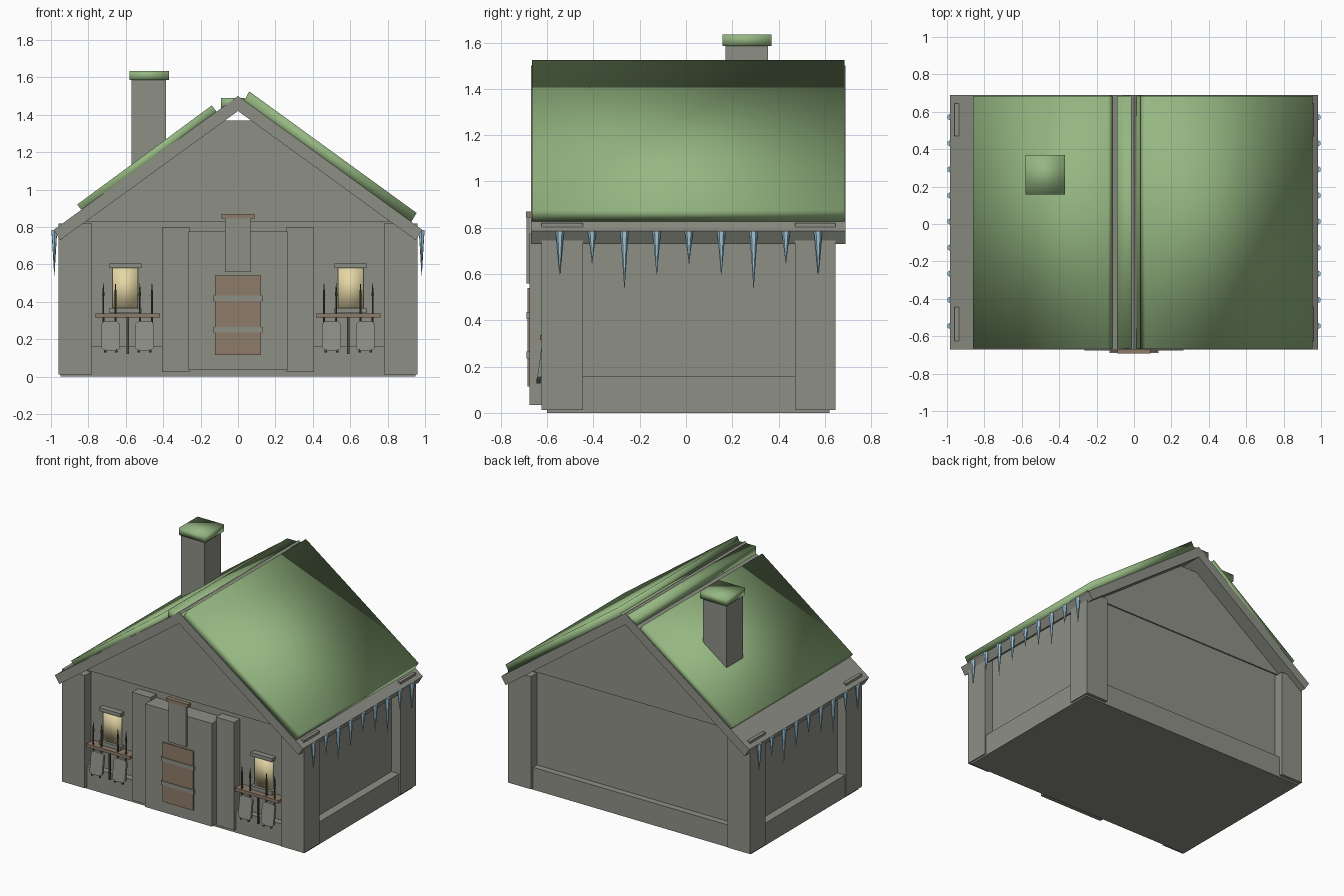
import bpy, bmesh, math
from mathutils import Matrix

old = bpy.data.objects.get("Cube")
if old:
    bpy.data.objects.remove(old, do_unlink=True)


def material(name, rgb):
    m = bpy.data.materials.new(name)
    m.use_nodes = True
    m.diffuse_color = (*rgb, 1)
    m.node_tree.nodes["Principled BSDF"].inputs["Base Color"].default_value = (*rgb, 1)
    return m


STONE = material("stone grey", (0.27, 0.28, 0.24))
MOSS = material("moss green", (0.30, 0.47, 0.22))
WOOD = material("wood brown", (0.27, 0.20, 0.14))
GLOW = material("window cream", (0.78, 0.68, 0.38))
ICE = material("ice blue", (0.35, 0.58, 0.72))
IRON = material("dark iron", (0.07, 0.07, 0.065))


def finish(name, bm, mat, smooth=False):
    bmesh.ops.recalc_face_normals(bm, faces=bm.faces)
    for f in bm.faces:
        f.smooth = smooth
    me = bpy.data.meshes.new(name)
    bm.to_mesh(me)
    bm.free()
    me.materials.append(mat)
    ob = bpy.data.objects.new(name, me)
    bpy.context.collection.objects.link(ob)
    return ob


def box(name, x, y, z, mat=STONE, smooth=False):
    """Box from its x, y and z ranges."""
    bm = bmesh.new()
    bmesh.ops.create_cube(bm, size=1)
    for v in bm.verts:
        v.co = [lo + (c + 0.5) * (hi - lo) for c, (lo, hi) in zip(v.co, (x, y, z))]
    return finish(name, bm, mat, smooth)


def prism(name, outline, y, mat=STONE, smooth=False):
    """Front outline (x, z) extruded along y."""
    bm = bmesh.new()
    face = bm.faces.new([bm.verts.new((px, y[0], pz)) for px, pz in outline])
    new = bmesh.ops.extrude_face_region(bm, geom=[face])["geom"]
    bmesh.ops.translate(bm, vec=(0, y[1] - y[0], 0),
                        verts=[g for g in new if isinstance(g, bmesh.types.BMVert)])
    return finish(name, bm, mat, smooth)


def cone(name, x, y, z, r, sides, mat):
    """Upright cone between two heights with bottom and top radii."""
    bm = bmesh.new()
    bmesh.ops.create_cone(bm, cap_ends=True, segments=sides, radius1=r[0], radius2=r[1],
                          depth=z[1] - z[0],
                          matrix=Matrix.Translation((x, y, (z[0] + z[1]) / 2)))
    return finish(name, bm, mat)


def span(s, a, b):
    return tuple(sorted((s * a, s * b)))


# Walls, base course and gable
box("base_course", (-0.95, 0.95), (-0.60, 0.62), (0, 0.16))
box("walls", (-0.89, 0.89), (-0.555, 0.575), (0.1, 0.83))
prism("gable", [(-0.82, 0.83), (0.82, 0.83), (0.07, 1.37), (-0.07, 1.37)], (-0.565, 0.585))
for s, side in ((1, "left"), (-1, "right")):
    for y, end in (((-0.625, -0.445), "front"), ((0.47, 0.645), "back")):
        box(f"{end}_{side}_corner_pillar", span(s, 0.78, 0.96), y, (0.012, 0.82))

# Roof
prism("roof", [(0, 1.5), (0.985, 0.785), (0.95, 0.73), (0, 1.42), (-0.95, 0.73), (-0.985, 0.785)],
      (-0.67, 0.69))
MOSS_Y = (-0.665, 0.685)
prism("left_moss", [(0.03, 1.47), (0.06, 1.525), (0.955, 0.875), (0.925, 0.825)], MOSS_Y, MOSS, True)
prism("right_moss", [(-0.11, 1.41), (-0.14, 1.45), (-0.86, 0.92), (-0.82, 0.87)], MOSS_Y, MOSS, True)
box("ridge_moss", (-0.09, 0.035), MOSS_Y, (1.43, 1.49), MOSS, True)

# Chimney
box("chimney", (-0.57, -0.385), (0.17, 0.355), (1.0, 1.59))
box("chimney_moss_cap", (-0.58, -0.37), (0.157, 0.37), (1.585, 1.635), MOSS, True)

# Icicles along both eaves
lengths = [0.19, 0.14, 0.245, 0.19, 0.14, 0.19, 0.245, 0.14, 0.19]
for s, side in ((1, "left"), (-1, "right")):
    for i, length in enumerate(lengths):
        cone(f"{side}_icicle_{i + 1}", s * 0.982, -0.545 + i * 0.1395, (0.785 - length, 0.785),
             (0.001, 0.018), 6, ICE)

# Entrance
box("entrance_panel", (-0.265, 0.265), (-0.675, -0.5), (0.035, 0.775))
for s, side in ((1, "left"), (-1, "right")):
    box(f"{side}_entrance_pillar", span(s, 0.26, 0.405), (-0.622, -0.5), (0.025, 0.8))
box("door", (-0.122, 0.122), (-0.684, -0.67), (0.115, 0.54), WOOD)
for z, level in ((0.235, "lower"), (0.405, "upper")):
    box(f"{level}_door_strap", (-0.13, 0.13), (-0.689, -0.67), (z, z + 0.03))
box("hanging_banner", (-0.07, 0.07), (-0.69, -0.672), (0.56, 0.85))
box("banner_rail", (-0.088, 0.088), (-0.692, -0.66), (0.845, 0.87), WOOD)

# Windows with weapon racks
for s, side in ((1, "left"), (-1, "right")):
    cx = s * 0.602
    box(f"{side}_window", (cx - 0.068, cx + 0.068), (-0.575, -0.54), (0.365, 0.585), GLOW, True)
    box(f"{side}_window_lintel", (cx - 0.085, cx + 0.085), (-0.595, -0.54), (0.58, 0.605))
    box(f"{side}_window_sill", (cx - 0.085, cx + 0.085), (-0.595, -0.54), (0.34, 0.367))
    cx = s * 0.59
    box(f"{side}_rack_shelf", (cx - 0.172, cx + 0.172), (-0.63, -0.55), (0.315, 0.337), WOOD)
    box(f"{side}_rack_post", (cx - 0.006, cx + 0.006), (-0.62, -0.605), (0.12, 0.32), IRON)
    for t in (-1, 1):
        # Shield with clipped corners, leaning out at the bottom
        mid = cx + t * 0.09
        half = [(0.035, 0.14), (0.05, 0.155), (0.05, 0.28), (0.035, 0.295)]
        outline = [(mid + x, z) for x, z in half] + [(mid - x, z) for x, z in reversed(half)]
        shield = prism(f"{side}_rack_shield", outline, (-0.622, -0.605))
        for v in shield.data.vertices:
            v.co.y -= (0.3 - v.co.z) * 0.14
        for foot in (-0.03, 0.03):
            cone(f"{side}_shield_stud", mid + foot, -0.637, (0.128, 0.148), (0.008, 0.008), 6, IRON)
        # Spears standing through the shelf
        for dx in (0.065, 0.13):
            cone(f"{side}_spear_shaft", cx + t * dx, -0.612, (0.28, 0.45), (0.006, 0.005), 6, IRON)
            cone(f"{side}_spear_tip", cx + t * dx, -0.612, (0.43, 0.5), (0.008, 0.001), 6, IRON)
